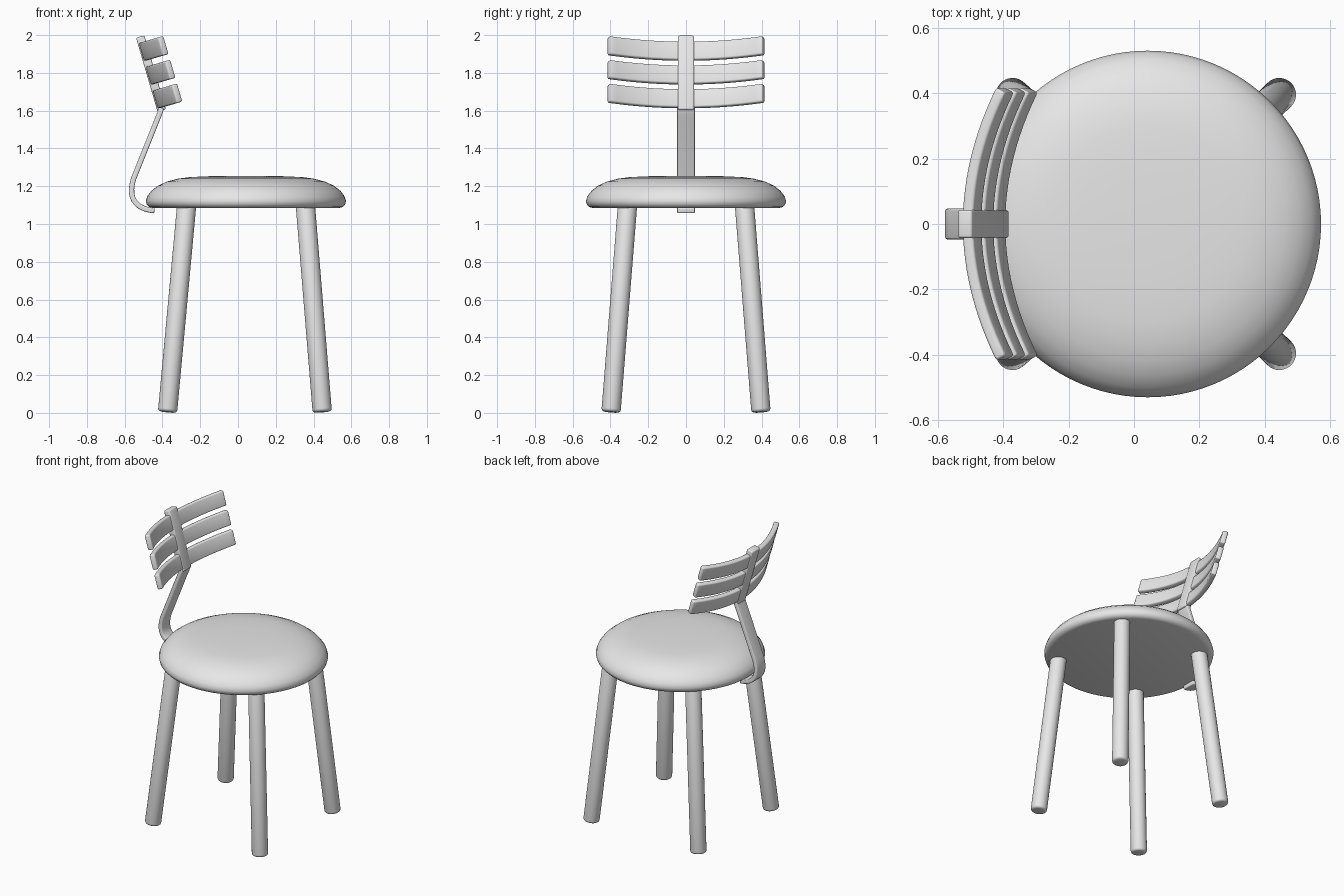
import bpy, bmesh, math
from mathutils import Vector, Matrix
from mathutils.geometry import interpolate_bezier

cube = bpy.data.objects.get("Cube")
if cube:
    bpy.data.objects.remove(cube, do_unlink=True)

grey = bpy.data.materials.new("light grey")
grey.use_nodes = True
COLOUR = (0.8, 0.8, 0.8, 1)
grey.diffuse_color = COLOUR
grey.node_tree.nodes["Principled BSDF"].inputs["Base Color"].default_value = COLOUR


def finish(name, bm, matrix=Matrix(), bevel=0.0):
    """Round the sharp edges, then make a smooth shaded object."""
    bmesh.ops.recalc_face_normals(bm, faces=bm.faces)
    if bevel:
        sharp = [e for e in bm.edges if e.calc_face_angle(0) > 0.8]
        bmesh.ops.bevel(bm, geom=sharp, offset=bevel, segments=3,
                        profile=0.5, affect='EDGES', clamp_overlap=True)
    bm.transform(matrix)
    mesh = bpy.data.meshes.new(name)
    bm.to_mesh(mesh)
    bm.free()
    mesh.materials.append(grey)
    obj = bpy.data.objects.new(name, mesh)
    bpy.context.collection.objects.link(obj)
    bpy.ops.object.select_all(action='DESELECT')
    obj.select_set(True)
    bpy.context.view_layer.objects.active = obj
    bpy.ops.object.shade_smooth_by_angle(angle=math.radians(40))
    return obj


def ribbon(name, path, thick, low, high, matrix, bevel):
    """Sweep a flat strip along a 2D path, from low to high on local z."""
    bm = bmesh.new()
    path = [Vector(p) for p in path]
    rings = []
    for i, p in enumerate(path):
        t = (path[min(i + 1, len(path) - 1)] - path[max(i - 1, 0)]).normalized()
        n = Vector((-t.y, t.x)) * thick / 2
        rings.append([bm.verts.new((*q, h)) for q, h in
                      ((p + n, low), (p - n, low), (p - n, high), (p + n, high))])
    for a, b in zip(rings, rings[1:]):
        for k in range(4):
            bm.faces.new((a[k], a[k - 1], b[k - 1], b[k]))
    bm.faces.new(rings[0])
    bm.faces.new(rings[-1])
    return finish(name, bm, matrix, bevel)


# Seat: a domed cushion turned from a half profile
profile = [(0, 1.255), (0.14, 1.255), (0.22, 1.252), (0.3, 1.248), (0.36, 1.24),
           (0.42, 1.224), (0.465, 1.203), (0.5, 1.176), (0.522, 1.147),
           (0.53, 1.122), (0.525, 1.103), (0.513, 1.09), (0.495, 1.085), (0, 1.085)]
bm = bmesh.new()
verts = [bm.verts.new((r, 0, z)) for r, z in profile]
edges = [bm.edges.new(pair) for pair in zip(verts, verts[1:])]
bmesh.ops.spin(bm, geom=verts + edges, cent=(0, 0, 0), axis=(0, 0, 1),
               angle=math.tau, steps=96, use_duplicate=False)
bmesh.ops.remove_doubles(bm, verts=bm.verts, dist=0.0005)
finish("seat", bm, Matrix.Translation((0.042, 0, 0)))

# Legs: four splayed round posts
for end, foot_x, top_x in (("front", 0.446, 0.355), ("back", -0.373, -0.27)):
    for side, s in (("left", 1), ("right", -1)):
        foot = Vector((foot_x, s * 0.397, 0.005))
        top = Vector((top_x, s * 0.308, 1.12))
        axis = top - foot
        bm = bmesh.new()
        bmesh.ops.create_cone(bm, cap_ends=True, segments=32, radius1=0.051,
                              radius2=0.051, depth=axis.length)
        place = (Matrix.Translation((foot + top) / 2)
                 @ axis.to_track_quat('Z', 'Y').to_matrix().to_4x4())
        finish(f"{end}_{side}_leg", bm, place, 0.015)

# Leaning frame of the backrest: local x forward, y sideways, z up the spine
lean = Matrix.Translation((-0.408, 0, 1.615)) @ Matrix.Rotation(math.radians(-16.2), 4, 'Y')

# Slats: three strips wrapping forward at the ends
curve = [(0.105 * (y / 0.41) ** 2, y) for y in (0.41 * i / 12 for i in range(-12, 13))]
for i, name in enumerate(("lower_slat", "middle_slat", "upper_slat")):
    ribbon(name, curve, 0.035, i * 0.131, i * 0.131 + 0.1, lean, 0.009)

# Spine: straight bar through the slats
ribbon("back_spine", [(0, -0.043), (0, 0.043)], 0.046, -0.015, 0.393, lean, 0.008)

# Stem: bent strip from the spine down and under the seat rim
hook = interpolate_bezier(Vector((-0.551, 1.245)), Vector((-0.588, 1.135)),
                          Vector((-0.54, 1.078)), Vector((-0.442, 1.071)), 16)
upright = Matrix.Rotation(math.radians(90), 4, 'X')
ribbon("back_stem", [(-0.405, 1.615), (-0.413, 1.59), (-0.423, 1.565), (-0.435, 1.535)]
       + [p.to_2d() for p in hook], 0.028, -0.047, 0.047, upright, 0.006)
